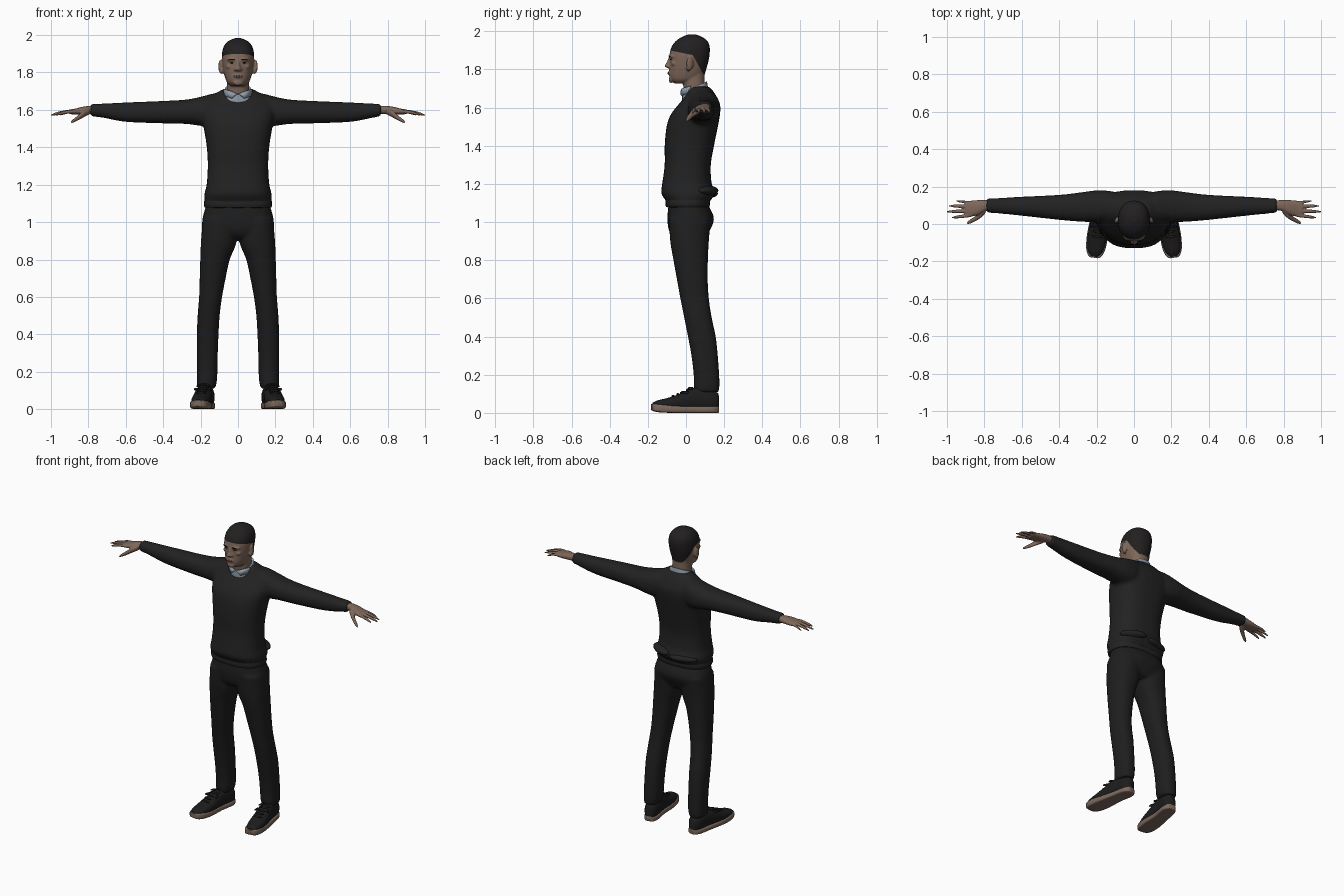
import bpy, bmesh, math
from mathutils import Vector, Matrix
from mathutils.bvhtree import BVHTree

if "Cube" in bpy.data.objects:
    bpy.data.objects.remove(bpy.data.objects["Cube"])


def material(name, r, g, b):
    m = bpy.data.materials.new(name)
    m.use_nodes = True
    m.diffuse_color = (r, g, b, 1)
    node = m.node_tree.nodes["Principled BSDF"]
    node.inputs["Base Color"].default_value = (r, g, b, 1)
    node.inputs["Roughness"].default_value = 0.9
    return m


SKIN = material("brown skin", .21, .135, .1)
HAIR = material("black hair", .016, .014, .014)
LIPS = material("lip brown", .13, .07, .058)
KNIT = material("black knit", .016, .016, .016)
CLOTH = material("black trouser cloth", .013, .013, .013)
SHIRT = material("pale blue shirt", .27, .33, .39)
SHOE = material("black canvas", .012, .012, .013)
SOLE = material("tan sole", .2, .14, .11)


def resample(rows, steps=4):
    """Smooth curve through the section rows."""
    out = []
    for i in range(len(rows) - 1):
        quad = [rows[max(i - 1, 0)], rows[i], rows[i + 1], rows[min(i + 2, len(rows) - 1)]]
        for k in range(steps):
            t = k / steps
            out.append([b + .5 * t * (c - a + t * (2 * a - 5 * b + 4 * c - d + t * (3 * (b - c) + d - a)))
                        for a, b, c, d in zip(*quad)])
    return out + [list(rows[-1])]


def loft(bm, axis, rows, side=1, power=2.3, n=28):
    """Rounded sections; each row is position, then low/high of the other two axes."""
    rings = []
    for t, a0, a1, b0, b1 in resample(rows):
        ring = []
        for k in range(n):
            ang = math.tau * k / n
            c, s = math.cos(ang), math.sin(ang)
            a = (a0 + a1) / 2 + (a1 - a0) / 2 * math.copysign(abs(c) ** (2 / power), c)
            b = (b0 + b1) / 2 + (b1 - b0) / 2 * math.copysign(abs(s) ** (2 / power), s)
            x, y, z = {"x": (t, a, b), "y": (a, t, b), "z": (a, b, t)}[axis]
            ring.append(bm.verts.new((x * side, y, z)))
        rings.append(ring)
    for lo, hi in zip(rings, rings[1:]):
        for k in range(n):
            bm.faces.new((lo[k - 1], lo[k], hi[k], hi[k - 1]))
    bm.faces.new(rings[0])
    bm.faces.new(rings[-1])


def ball(bm, centre, size, turn=None):
    mat = Matrix.Translation(centre) @ (turn or Matrix()) @ Matrix.Diagonal((*size, 1))
    bmesh.ops.create_uvsphere(bm, u_segments=20, v_segments=12, radius=1, matrix=mat)


def finish(name, bm, mat, voxel=0, smooth=4):
    """Make an object; a voxel size fuses its overlapping pieces into one skin."""
    bmesh.ops.recalc_face_normals(bm, faces=bm.faces[:])
    mesh = bpy.data.meshes.new(name)
    bm.to_mesh(mesh)
    bm.free()
    ob = bpy.data.objects.new(name, mesh)
    bpy.context.collection.objects.link(ob)
    if voxel:
        fuse = ob.modifiers.new("fuse", "REMESH")
        fuse.mode, fuse.voxel_size = "VOXEL", voxel
        soft = ob.modifiers.new("soften", "SMOOTH")
        soft.factor, soft.iterations = .5, smooth
        bpy.context.view_layer.update()
        graph = bpy.context.evaluated_depsgraph_get()
        ob.data = bpy.data.meshes.new_from_object(ob.evaluated_get(graph))
        ob.modifiers.clear()
    ob.data.materials.clear()
    ob.data.materials.append(mat)
    bpy.ops.object.select_all(action="DESELECT")
    ob.select_set(True)
    bpy.context.view_layer.objects.active = ob
    bpy.ops.object.shade_smooth_by_angle(angle=math.radians(50))
    return ob


def rows_z(*rows):
    """Symmetric sections: height, half width, front, back."""
    return [(z, -w, w, f, b) for z, w, f, b in rows]


# Sweater: torso with hem overhang, and both sleeves
bm = bmesh.new()
loft(bm, "z", rows_z((1.075, .172, -.1, .118), (1.11, .178, -.105, .125), (1.15, .18, -.13, .155),
                     (1.2, .168, -.125, .135), (1.3, .162, -.112, .13), (1.4, .167, -.112, .147),
                     (1.5, .183, -.102, .167), (1.56, .195, -.082, .178), (1.61, .195, -.045, .18),
                     (1.65, .17, -.012, .165), (1.69, .115, .01, .14), (1.71, .085, .03, .12)), power=2.5)
for side, cuff in ((1, .765), (-1, .79)):
    loft(bm, "x", [(.04, .02, .15, 1.55, 1.69), (.12, .01, .175, 1.51, 1.69), (.2, .01, .18, 1.515, 1.67),
                   (.28, .012, .17, 1.525, 1.655), (.4, .022, .156, 1.528, 1.648), (.6, .044, .146, 1.536, 1.64),
                   (.72, .056, .139, 1.558, 1.634), (cuff, .06, .137, 1.566, 1.632)], side)
finish("sweater", bm, KNIT, .011)

# Hem rib and gathered fold at the back of the waist
bm = bmesh.new()
loft(bm, "z", rows_z((1.078, .178, -.104, .122), (1.095, .183, -.108, .126), (1.115, .18, -.106, .124)), power=2.5)
finish("sweater_hem", bm, KNIT)
bm = bmesh.new()
ball(bm, (.1, .115, 1.165), (.085, .042, .026), Matrix.Rotation(-.5, 4, "Z"))
ball(bm, (-.07, .128, 1.15), (.09, .03, .022), Matrix.Rotation(.3, 4, "Z"))
finish("sweater_fold", bm, KNIT)

# Trousers: seat and two legs fused
bm = bmesh.new()
loft(bm, "z", rows_z((.915, .18, -.06, .1), (.95, .193, -.088, .122), (1.02, .19, -.098, .147), (1.1, .168, -.09, .11)))
for side in (1, -1):
    loft(bm, "z", [(1.02, .01, .188, -.09, .13), (.9, .006, .198, -.083, .12), (.8, .044, .202, -.066, .115),
                   (.7, .066, .205, -.048, .114), (.6, .085, .208, -.03, .12), (.5, .098, .216, -.01, .135),
                   (.4, .104, .22, .01, .156), (.3, .108, .22, .028, .167), (.2, .11, .22, .04, .174),
                   (.15, .113, .22, .04, .176), (.11, .122, .218, .045, .172)], side)
finish("trousers", bm, CLOTH, .01)

# Head: skull, neck and raised features fused
bm = bmesh.new()
loft(bm, "z", rows_z((1.64, .062, -.005, .11), (1.7, .06, -.012, .1), (1.76, .06, -.02, .098), (1.8, .06, 0, .1)))
loft(bm, "z", rows_z((1.727, .036, -.062, .02), (1.745, .057, -.082, .07), (1.77, .068, -.088, .095),
                     (1.8, .076, -.087, .106), (1.84, .083, -.086, .117), (1.88, .086, -.086, .124),
                     (1.92, .083, -.075, .124), (1.95, .07, -.052, .112), (1.97, .049, -.022, .085),
                     (1.984, .016, .012, .05)), power=2.2)
loft(bm, "z", rows_z((1.808, .012, -.1, -.06), (1.818, .018, -.112, -.06), (1.84, .011, -.1, -.06),
                     (1.866, .009, -.09, -.06)))
ball(bm, (0, -.079, 1.745), (.026, .012, .016))
ball(bm, (0, -.083, 1.781), (.026, .012, .014))
for side in (1, -1):
    tilt = Matrix.Rotation(side * .35, 4, "Z")
    ball(bm, (side * .034, -.073, 1.869), (.028, .016, .009), tilt)
    ball(bm, (side * .045, -.06, 1.832), (.02, .018, .014), tilt)
    ball(bm, (side * .013, -.09, 1.816), (.01, .012, .008))
    ball(bm, (side * .094, .02, 1.832), (.009, .02, .036), Matrix.Rotation(side * .4, 4, "Z"))
    ball(bm, (side * .087, .012, 1.808), (.008, .012, .018))
head = finish("head", bm, SKIN, .005, 3)

# Hairline: cut along three planes, then colour the cap
head.data.materials.append(HAIR)
bm = bmesh.new()
bm.from_mesh(head.data)
for point, normal in (((0, 0, 1.883), (0, .2, 1)), ((0, .035, 1.876), (0, 1.8, 1)), ((0, 0, 1.775), (0, 0, 1))):
    bmesh.ops.bisect_plane(bm, geom=bm.verts[:] + bm.edges[:] + bm.faces[:], plane_co=point, plane_no=normal)
for f in bm.faces:
    c = f.calc_center_median()
    over_brow = c.z > 1.883 - .2 * c.y
    behind_ear = c.z > 1.775 and c.z > 1.876 - 1.8 * (c.y - .035) and abs(c.x) < .09
    f.material_index = int(over_brow or behind_ear)
tree = BVHTree.FromBMesh(bm)
bm.to_mesh(head.data)
bm.free()


# Thin face details laid on the skin
def face_patch(name, mat, x, z, w, h):
    patch = bmesh.new()
    for s in ((1, -1) if x else (1,)):
        hit, normal, _, _ = tree.ray_cast(Vector((s * x, -1, z)), Vector((0, 1, 0)))
        if hit:
            yaw = Matrix.Rotation(math.atan2(normal.x, -normal.y), 4, "Z")
            ball(patch, hit, (w, .0035, h), yaw)
    finish(name, patch, mat)


face_patch("eyebrows", HAIR, .034, 1.87, .019, .0035)
face_patch("eyes", HAIR, .033, 1.852, .011, .0035)
face_patch("lips", LIPS, 0, 1.78, .023, .006)
face_patch("mouth_line", HAIR, 0, 1.7815, .019, .0013)

# Shirt collar: band tilted down to the front, with two points
bm = bmesh.new()
loft(bm, "z", rows_z((1.64, .084, -.018, .118), (1.68, .08, -.02, .115), (1.712, .07, -.018, .11)))
for v in bm.verts:
    v.co.z += .42 * (v.co.y - .05)
finish("shirt_collar", bm, SHIRT)
bm = bmesh.new()
for side in (1, -1):
    bm.faces.new([bm.verts.new((side * x, y, z)) for x, y, z in
                  ((.004, -.026, 1.686), (.035, -.018, 1.7), (.078, .025, 1.712), (.07, .004, 1.674), (.034, -.024, 1.662))])
points = finish("collar_points", bm, SHIRT)
thick = points.modifiers.new("thickness", "SOLIDIFY")
thick.thickness, thick.offset = .008, 0

# Hands: palm, four fingers and thumb; finger = root y, tip x, tip y, radius
fingers = ((.047, .975, .034, .0095), (.07, 1, .066, .01), (.093, .99, .097, .0095), (.113, .952, .124, .008))
for side, label in ((1, "left"), (-1, "right")):
    bm = bmesh.new()
    loft(bm, "x", [(.74, .075, .125, 1.578, 1.622), (.79, .07, .128, 1.578, 1.622), (.83, .05, .128, 1.575, 1.617),
                   (.87, .04, .125, 1.575, 1.607), (.9, .042, .12, 1.578, 1.602)], side)
    for root, tip, end, r in fingers:
        path = []
        for k, fat in enumerate((1, 1.05, .95, .85, .4)):
            t = k / 4
            x, y, z = .87 + (tip - .87) * t, root + (end - root) * t, 1.592 - .02 * t * t
            path.append((x, y - r * fat, y + r * fat, z - r * fat, z + r * fat))
        loft(bm, "x", path, side, 2, 12)
    loft(bm, "x", [(.795, .055, .1, 1.575, 1.61), (.825, .028, .07, 1.56, 1.598), (.85, .014, .042, 1.546, 1.576),
                   (.875, .002, .025, 1.534, 1.556), (.892, -.002, .012, 1.528, 1.541)], side, 2, 14)
    finish(label + "_hand", bm, SKIN, .0045, 2)

# Shoes: toes turned slightly outward
for side, label in ((1, "left"), (-1, "right")):
    place = Matrix.Translation((side * .168, .12, 0)) @ Matrix.Rotation(side * .155, 4, "Z")

    def shoe_part(name, mat, build, voxel=0):
        bm = bmesh.new()
        build(bm)
        bmesh.ops.transform(bm, matrix=place, verts=bm.verts[:])
        finish(label + "_" + name, bm, mat, voxel, 2)

    def sole(bm):
        loft(bm, "y", [(-.304, -.02, .02, .016, .046), (-.29, -.04, .036, .008, .047), (-.25, -.054, .05, .002, .045),
                       (-.18, -.056, .055, 0, .038), (-.08, -.044, .05, 0, .034), (.01, -.045, .046, 0, .034),
                       (.045, -.03, .03, 0, .036), (.052, -.018, .018, .003, .034)], side, 5)

    def upper(bm):
        loft(bm, "y", [(-.298, -.016, .016, .025, .053), (-.27, -.04, .038, .015, .066), (-.22, -.051, .048, .01, .078),
                       (-.16, -.051, .05, .01, .098), (-.1, -.045, .047, .01, .125), (-.05, -.043, .044, .01, .135),
                       (0, -.043, .044, .01, .122), (.035, -.036, .036, .01, .112), (.05, -.022, .022, .015, .1)], side, 2.4)

    def laces(bm):
        for k in range(5):
            y = -.19 + .025 * k
            ball(bm, (0, y, .088 + .0105 * k), (.03, .006, .006))
        for s in (1, -1):
            ball(bm, (s * .022, -.1, .128), (.02, .009, .006), Matrix.Rotation(s * .3, 4, "Y"))
            ball(bm, (s * .036, -.125, .106), (.006, .024, .008), Matrix.Rotation(s * .4, 4, "Z"))

    shoe_part("shoe_sole", SOLE, sole)
    shoe_part("shoe_upper", SHOE, upper)
    shoe_part("shoe_laces", SHOE, laces)
